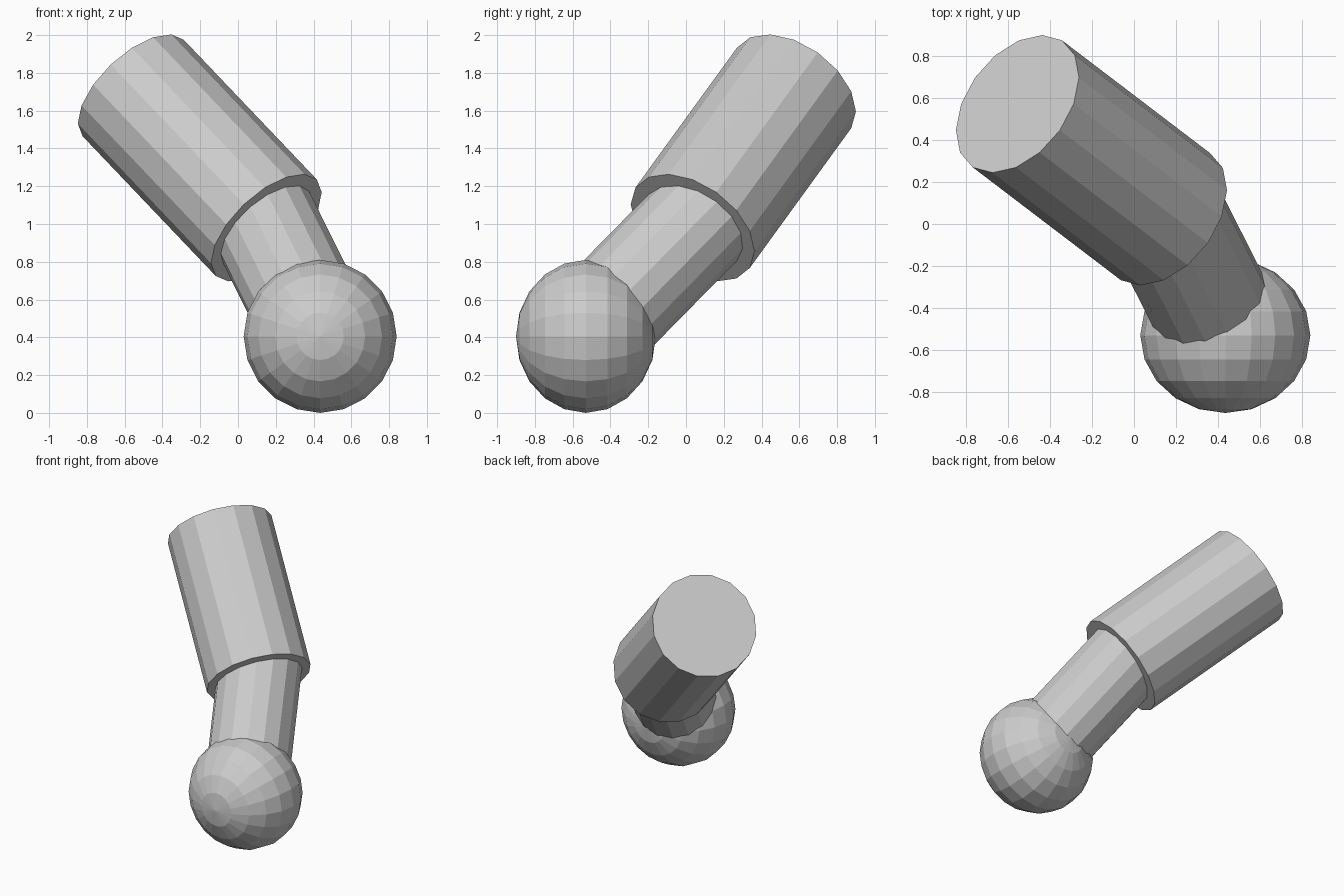
import bpy, bmesh, math
from mathutils import Vector, Matrix

if "Cube" in bpy.data.objects:
    bpy.data.objects.remove(bpy.data.objects["Cube"])

grey = bpy.data.materials.new("light_grey")
grey.diffuse_color = (0.6, 0.6, 0.6, 1)
grey.use_nodes = True
grey.node_tree.nodes["Principled BSDF"].inputs["Base Color"].default_value = grey.diffuse_color


def add_object(name, bm):
    bmesh.ops.recalc_face_normals(bm, faces=bm.faces)
    mesh = bpy.data.meshes.new(name)
    bm.to_mesh(mesh)
    bm.free()
    mesh.materials.append(grey)
    obj = bpy.data.objects.new(name, mesh)
    bpy.context.collection.objects.link(obj)
    return obj


def add_cylinder(name, start, end, radius, corner, sides=16):
    """Capped prism from start to end, with one corner edge facing 'corner'."""
    axis = (end - start).normalized()
    side = (corner - axis * corner.dot(axis)).normalized()
    other = axis.cross(side)
    frame = Matrix((side, other, axis)).transposed().to_4x4()
    bm = bmesh.new()
    bmesh.ops.create_circle(bm, cap_ends=True, radius=radius, segments=sides)
    # turn the disc so that its first vertex lies on the local x axis
    bm.verts.ensure_lookup_table()
    first = bm.verts[0].co
    spin = Matrix.Rotation(-math.atan2(first.y, first.x), 4, 'Z')
    bm.transform(spin)
    cap = bm.faces[:]
    top = bmesh.ops.extrude_face_region(bm, geom=cap, use_keep_orig=True)
    moved = [v for v in top["geom"] if isinstance(v, bmesh.types.BMVert)]
    bmesh.ops.translate(bm, verts=moved, vec=(0, 0, (end - start).length))
    bm.transform(Matrix.Translation(start) @ frame)
    return add_object(name, bm)


ball_centre = Vector((0.435, -0.53, 0.405))
joint = Vector((0.15, 0.035, 0.98))
far_end = Vector((-0.555, 0.572, 1.72))

# Ball with its poles facing front and back, slightly flattened in depth
bm = bmesh.new()
bmesh.ops.create_uvsphere(bm, u_segments=20, v_segments=10, radius=1)
bm.transform(Matrix.Translation(ball_centre)
             @ Matrix.Diagonal((0.405, 0.37, 0.405, 1))
             @ Matrix.Rotation(math.radians(90), 4, 'X'))
add_object("ball_end", bm)

# Narrow neck from the ball into the thick barrel
neck_axis = (joint - ball_centre).normalized()
add_cylinder("neck", ball_centre, joint + neck_axis * 0.15, 0.29,
             Vector((0.104, -0.175, 0.22)))

# Thick barrel
add_cylinder("barrel", joint, far_end, 0.37, Vector((0.119, 0.328, -0.125)))
